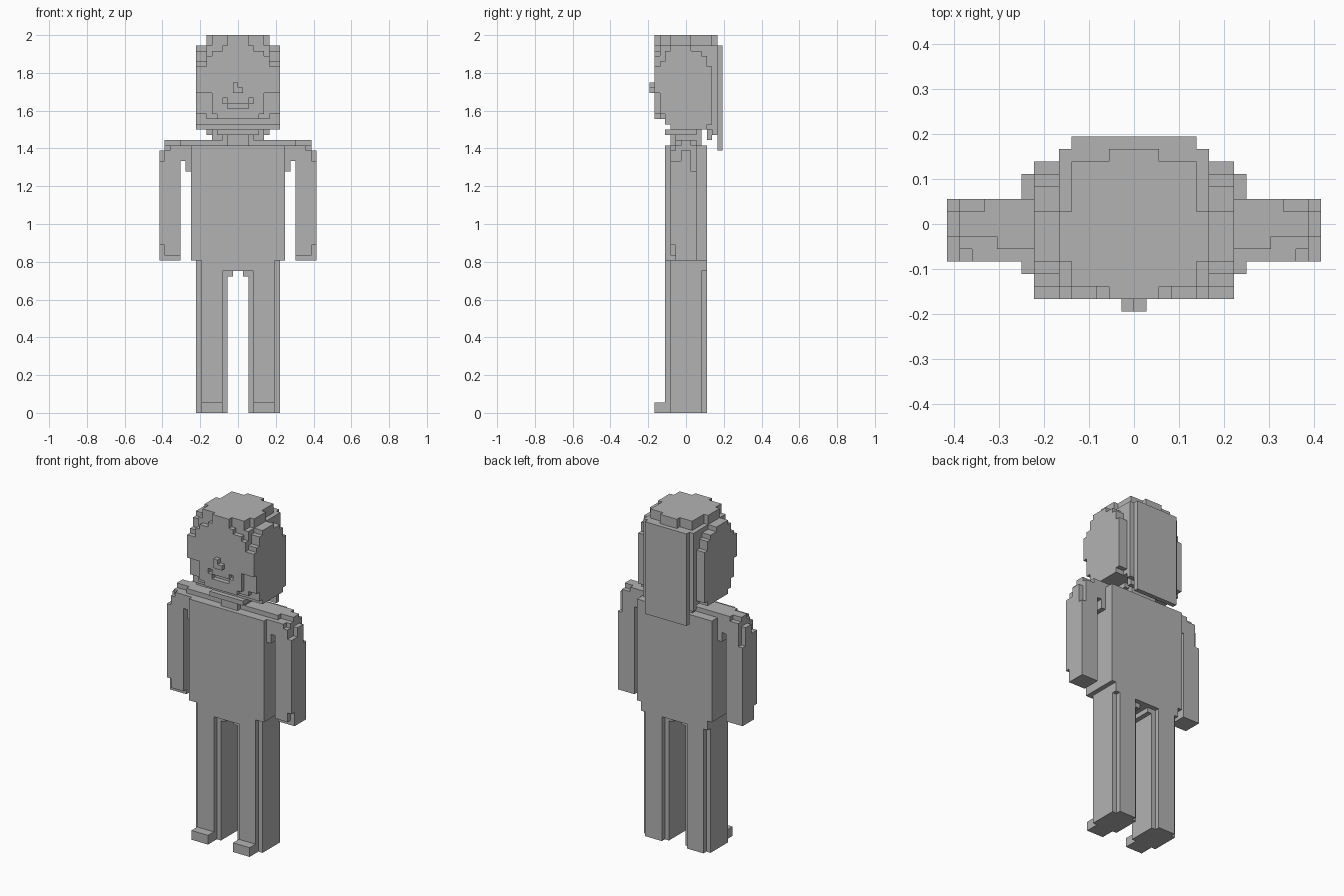
import bpy, bmesh, math

if "Cube" in bpy.data.objects:
    bpy.data.objects.remove(bpy.data.objects["Cube"])

V = 1 / 36  # edge length of one block

mat = bpy.data.materials.new("plain_grey")
mat.diffuse_color = (0.45, 0.45, 0.45, 1)
mat.use_nodes = True
mat.node_tree.nodes["Principled BSDF"].inputs["Base Color"].default_value = mat.diffuse_color

parts = {}


def cells(x0, x1, y0, y1, z0, z1):
    return {(x, y, z) for x in range(x0, x1) for y in range(y0, y1) for z in range(z0, z1)}


def add(name, *box):
    parts.setdefault(name, set()).update(cells(*box))


def cut(name, *box):
    parts[name] -= cells(*box)


def add_pair(name, x0, x1, *rest):
    """Same box on both sides of the body."""
    add("right_" + name, x0, x1, *rest)
    add("left_" + name, -x1, -x0, *rest)


def cut_pair(name, x0, x1, *rest):
    cut("right_" + name, x0, x1, *rest)
    cut("left_" + name, -x1, -x0, *rest)


# legs with bevelled corners and toes
add_pair("leg", 2, 8, -3, 3, 0, 27)
add_pair("leg", 3, 7, -4, 4, 0, 27)
add_pair("leg", 1, 2, -3, 3, 26, 27)
add_pair("foot", 3, 7, -6, -4, 0, 2)

# hips and torso
add("hips", -8, 8, -3, 4, 27, 29)
add("hips", -7, 7, -4, -3, 27, 29)
add("torso", -9, 9, -4, 4, 29, 51)

# shoulders
add("shoulders", -11, 11, -2, 1, 51, 52)
add("shoulders", -14, 14, -1, 1, 51, 52)
add("shoulders", -12, 12, 1, 2, 51, 52)

# arms, rounded at the shoulder and the cuff
add_pair("arm", 11, 14, -3, 2, 30, 51)
add_pair("arm", 11, 15, -2, 2, 29, 30)
add_pair("arm", 14, 15, -1, 1, 30, 50)
add_pair("arm", 14, 15, -3, -1, 32, 48)
add_pair("arm", 14, 15, -2, -1, 30, 32)
add_pair("arm", 14, 15, 1, 2, 30, 46)
add_pair("arm", 10, 11, -3, 2, 48, 51)
add_pair("arm", 9, 10, -3, 2, 46, 51)
add_pair("arm", 10, 11, -3, 2, 48, 51)
cut_pair("arm", 13, 14, -3, -2, 50, 51)

# neck and collar
add("neck", -3, 3, -2, 3, 51, 54)
add("neck", -2, 2, -3, -2, 51, 53)
add("collar", -4, 4, -4, 2, 53, 54)

# head core
add("head", -6, 6, -5, 5, 55, 70)
add("head", -6, 6, -3, 5, 54, 55)
cut("head", -6, 6, -5, -4, 55, 56)

# crown of the head
add("crown", -6, 6, -3, 1, 70, 72)
add("crown", -5, 5, -5, 5, 70, 72)
add("crown", -2, 2, -6, 6, 70, 72)

# sides of the head: (y start, y end, z bottom, z top)
for y0, y1, z0, z1 in [(-6, -5, 61, 66), (-5, -4, 57, 67), (-4, -3, 55, 69),
                       (-3, 1, 54, 70), (1, 3, 54, 69), (3, 4, 54, 68), (4, 5, 55, 66)]:
    add_pair("side_of_head", 6, 8, y0, y1, z0, z1)

# face: (half width, z bottom, z top)
for w, z0, z1 in [(4, 56, 57), (5, 57, 61), (6, 61, 68), (5, 68, 69), (3, 69, 70)]:
    add("face", -w, w, -6, -5, z0, z1)

# mouth groove and nose
cut("face", -2, 2, -6, -5, 58, 59)
cut("face", -3, -2, -6, -5, 59, 60)
cut("face", 2, 3, -6, -5, 59, 60)
add("nose", -1, 0, -7, -6, 61, 63)
add("nose", 0, 1, -7, -6, 61, 62)

# hair down the back
add("back_hair", -5, 5, 4, 5, 52, 54)
add("back_hair", -6, 6, 5, 6, 53, 70)
add("back_hair", -5, 5, 6, 7, 50, 70)

# each quad's corners run anticlockwise seen from outside
SIDES = {
    (1, 0, 0): [(1, 0, 0), (1, 1, 0), (1, 1, 1), (1, 0, 1)],
    (-1, 0, 0): [(0, 0, 0), (0, 0, 1), (0, 1, 1), (0, 1, 0)],
    (0, 1, 0): [(0, 1, 0), (0, 1, 1), (1, 1, 1), (1, 1, 0)],
    (0, -1, 0): [(0, 0, 0), (1, 0, 0), (1, 0, 1), (0, 0, 1)],
    (0, 0, 1): [(0, 0, 1), (1, 0, 1), (1, 1, 1), (0, 1, 1)],
    (0, 0, -1): [(0, 0, 0), (0, 1, 0), (1, 1, 0), (1, 0, 0)],
}
solid = set().union(*parts.values())

# skin every part with its exposed faces only, then merge flat areas
for name, blocks in parts.items():
    bm = bmesh.new()
    verts = {}
    for c in sorted(blocks):
        for d, corners in SIDES.items():
            if tuple(a + b for a, b in zip(c, d)) in solid:
                continue
            quad = []
            for k in corners:
                p = tuple(a + b for a, b in zip(c, k))
                if p not in verts:
                    verts[p] = bm.verts.new([a * V for a in p])
                quad.append(verts[p])
            bm.faces.new(quad)
    bmesh.ops.dissolve_limit(bm, angle_limit=math.radians(1),
                             verts=bm.verts[:], edges=bm.edges[:])
    mesh = bpy.data.meshes.new(name)
    bm.to_mesh(mesh)
    bm.free()
    mesh.materials.append(mat)
    bpy.context.collection.objects.link(bpy.data.objects.new(name, mesh))
